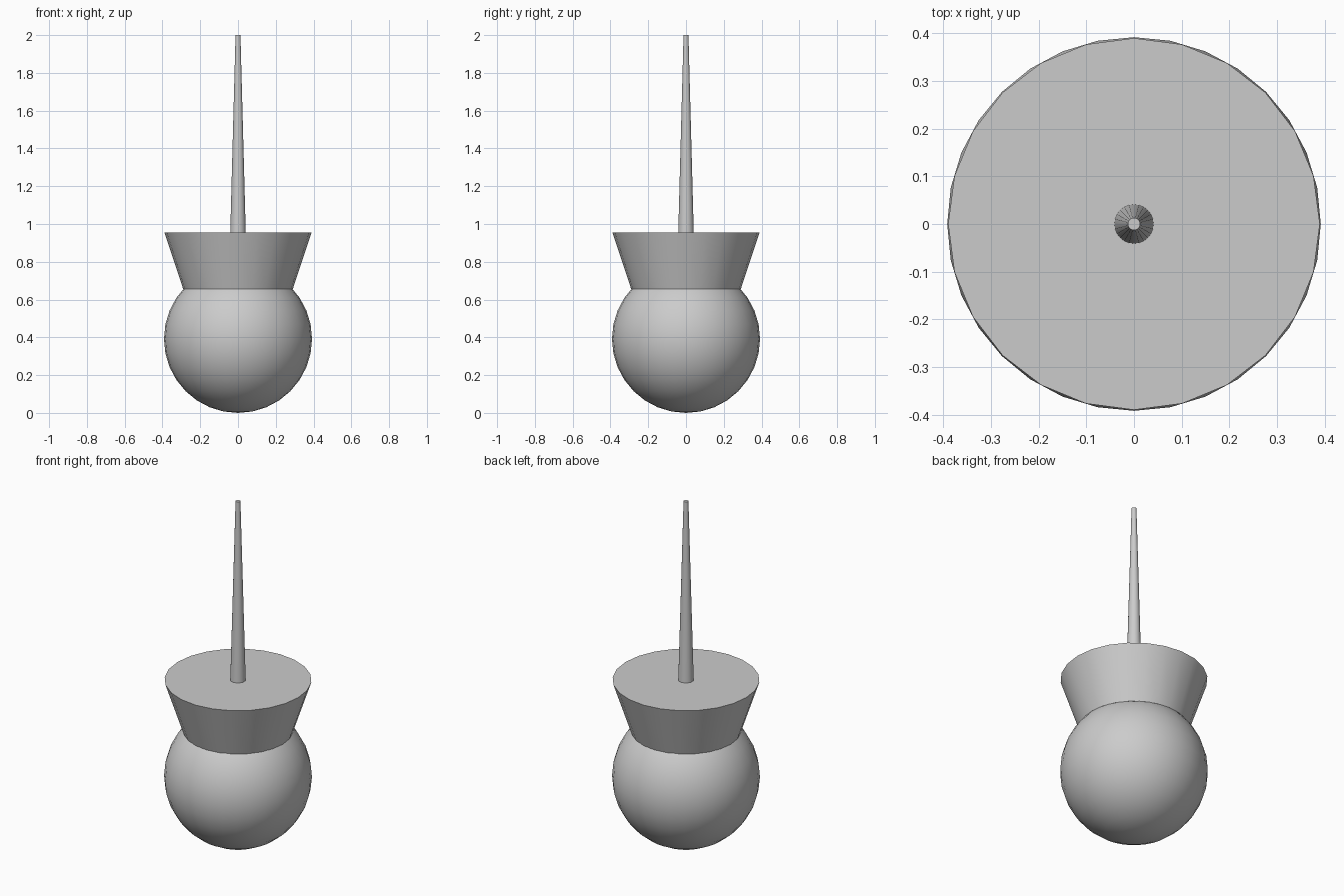
import bpy
import math

if "Cube" in bpy.data.objects:
    bpy.data.objects.remove(bpy.data.objects["Cube"])


def finish(name, angle=40):
    obj = bpy.context.object
    obj.name = name
    bpy.ops.object.shade_smooth_by_angle(angle=math.radians(angle))
    return obj


def tapered(name, r_bottom, r_top, z0, z1, sides):
    bpy.ops.mesh.primitive_cone_add(vertices=sides, radius1=r_bottom, radius2=r_top,
                                    depth=z1 - z0, location=(0, 0, (z0 + z1) / 2))
    return finish(name)


# Round base
bpy.ops.mesh.primitive_uv_sphere_add(segments=32, ring_count=16, radius=0.392,
                                     location=(0, 0, 0.392))
finish("ball_base")

# Flared collar sitting on the ball
tapered("flared_collar", 0.29, 0.39, 0.655, 0.955, 24)

# Thin tapering spike
tapered("spike", 0.041, 0.013, 0.955, 2.0, 24)
